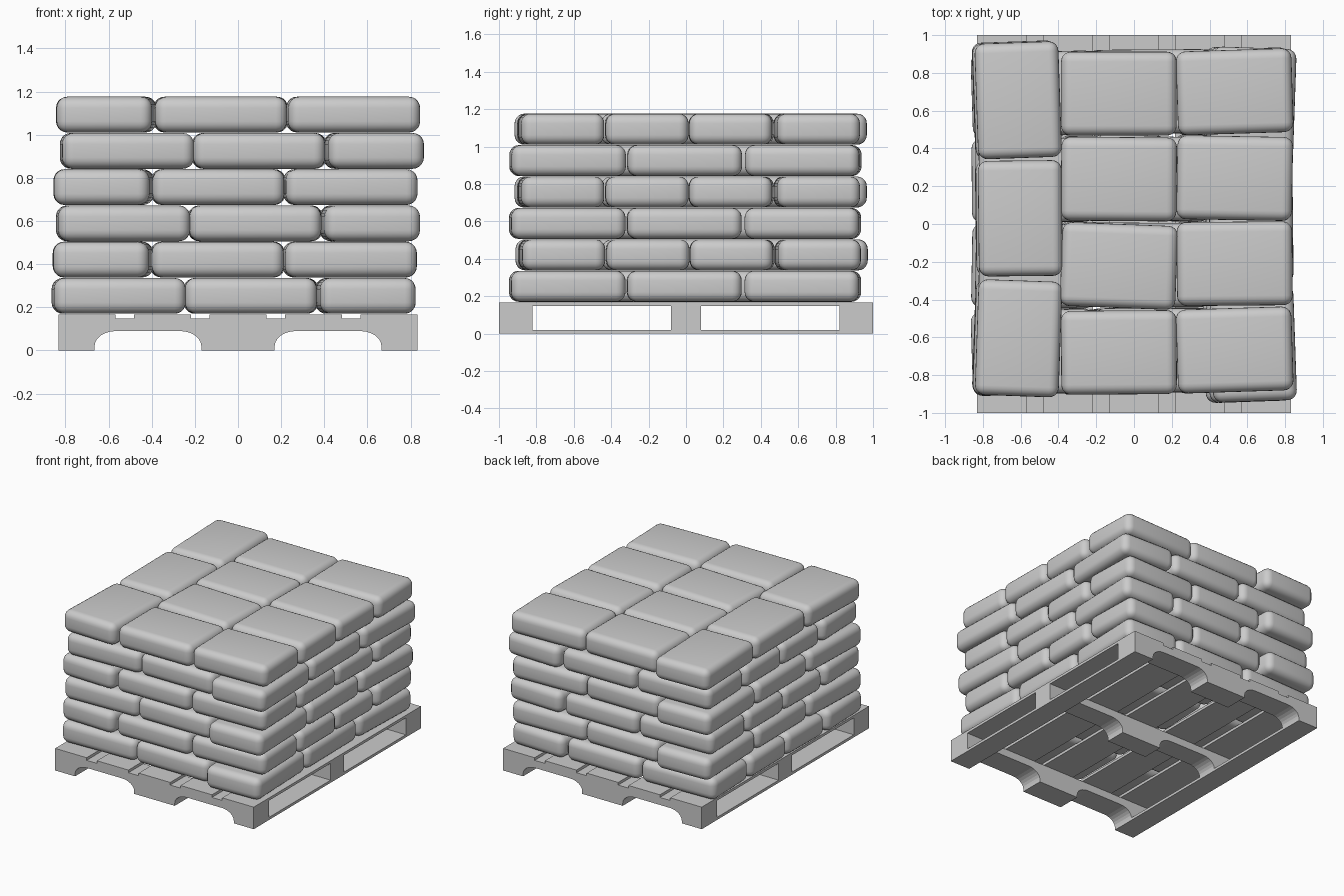
import bpy, bmesh, math
from mathutils import Matrix

if "Cube" in bpy.data.objects:
    bpy.data.objects.remove(bpy.data.objects["Cube"])

def new_object(name, bm):
    mesh = bpy.data.meshes.new(name)
    bmesh.ops.recalc_face_normals(bm, faces=bm.faces)
    bm.to_mesh(mesh)
    bm.free()
    ob = bpy.data.objects.new(name, mesh)
    bpy.context.collection.objects.link(ob)
    return ob

def box(name, x0, x1, y0, y1, z0, z1):
    bm = bmesh.new()
    m = (Matrix.Translation(((x0 + x1) / 2, (y0 + y1) / 2, (z0 + z1) / 2))
         @ Matrix.Diagonal((x1 - x0, y1 - y0, z1 - z0, 1)))
    bmesh.ops.create_cube(bm, size=1, matrix=m)
    return new_object(name, bm)

# Pallet: top slats and bottom runners, all along y
for i in range(5):
    x = (i - 2) * 0.35
    box("deck_slat", x - 0.132, x + 0.132, -1, 1, 0.147, 0.167)
for s in (-1, 1):
    xs = sorted((s * 0.665, s * 0.832))
    box("bottom_board", *xs, -1, 1, 0, 0.02)

# Pallet: notched stringers along x, half profile mirrored
def arc(cx, cz, rx, rz, a0, a1, n=6):
    return [(cx + rx * math.cos(math.radians(a0 + (a1 - a0) * i / n)),
             cz + rz * math.sin(math.radians(a0 + (a1 - a0) * i / n))) for i in range(n + 1)]

half = [(0.17, 0)] + arc(0.27, 0.02, 0.1, 0.07, 180, 90)
half += arc(0.565, 0.02, 0.1, 0.07, 90, 0) + [(0.832, 0.02), (0.832, 0.147)]
profile = half + [(-x, z) for x, z in reversed(half)]
for y0, y1 in ((-1, -0.82), (-0.08, 0.08), (0.82, 1)):
    bm = bmesh.new()
    f = bm.faces.new([bm.verts.new((x, y0, z)) for x, z in profile])
    r = bmesh.ops.extrude_face_region(bm, geom=[f])
    bmesh.ops.translate(bm, vec=(0, y1 - y0, 0),
                        verts=[v for v in r["geom"] if isinstance(v, bmesh.types.BMVert)])
    new_object("stringer", bm)

# Sack: one rounded box mesh shared by every copy
sack = box("sack", -0.306, 0.306, -0.222, 0.222, -0.083, 0.083)
bm = bmesh.new()
bm.from_mesh(sack.data)
bmesh.ops.bevel(bm, geom=bm.edges[:], offset=0.052, segments=5, profile=0.5, affect='EDGES')
for f in bm.faces:
    f.smooth = True
bm.to_mesh(sack.data)
bm.free()
sack_mesh = sack.data
bpy.data.objects.remove(sack)

# Layout of one layer: x, y, turn in degrees
layout = [(-0.613, 0.655, 92), (-0.602, 0.03, 90.6), (-0.611, -0.605, 88),
          (-0.08, 0.69, 0), (-0.08, 0.238, -0.5), (-0.08, -0.222, -2.2), (-0.08, -0.68, 0.4),
          (0.533, 0.7, 1.8), (0.533, 0.243, -1), (0.533, -0.21, 0.5), (0.533, -0.667, 1.8)]

# Layers: every other one is turned half round, each slightly shifted
shifts = [(-0.02, 0.02), (-0.015, 0.005), (0.0, 0.02), (-0.012, 0), (0.018, 0.022), (0, 0)]
for k, (dx, dy) in enumerate(shifts):
    s = 1 if k % 2 else -1
    for x, y, a in layout:
        ob = bpy.data.objects.new("sack", sack_mesh)
        ob.location = (s * x + dx, s * y + dy, 0.17 + 0.083 + k * 0.168)
        ob.rotation_euler.z = math.radians(a + (0 if s > 0 else 180))
        bpy.context.collection.objects.link(ob)
